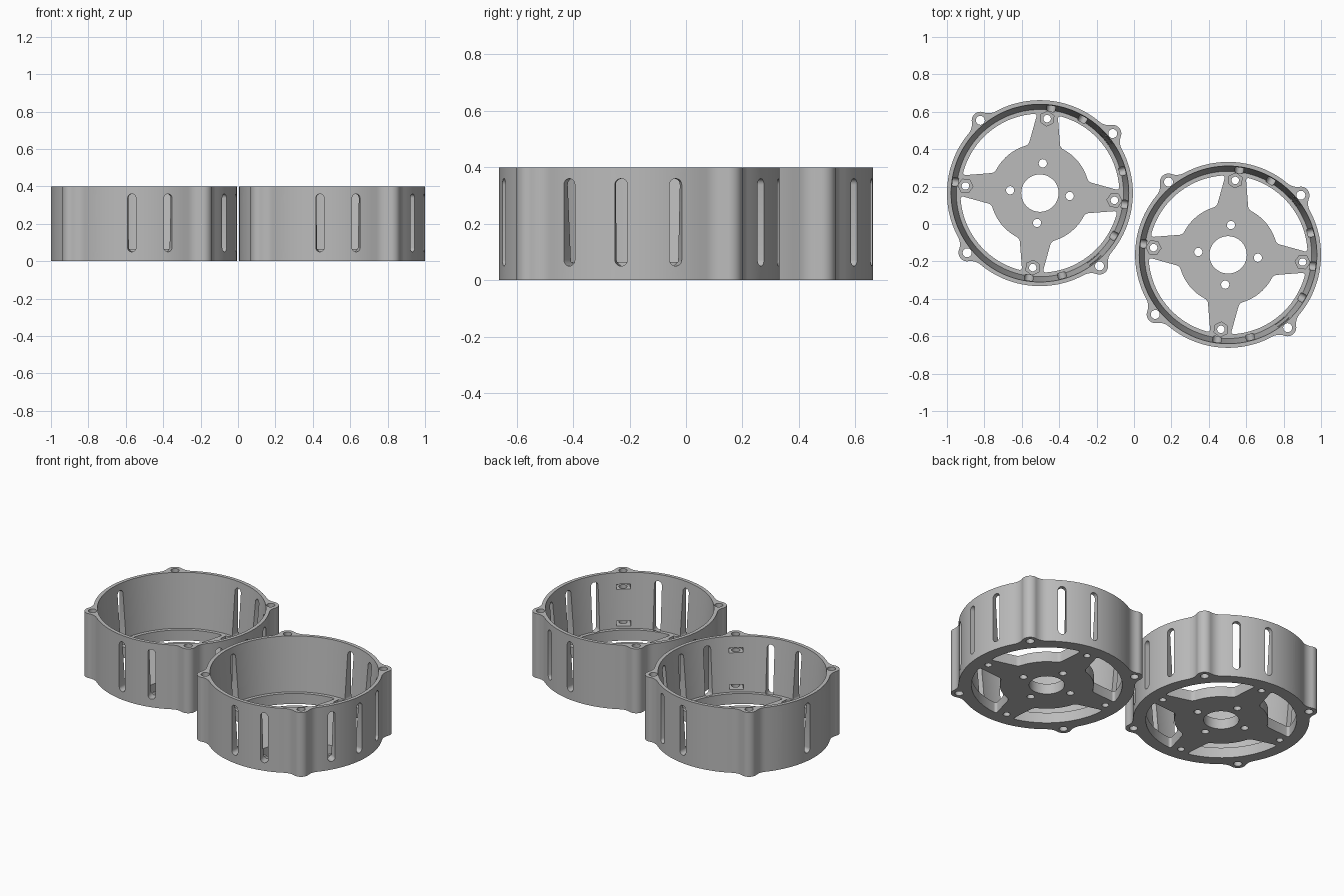
import bpy, bmesh, math
from math import sin, cos, radians, acos, asin, atan2, pi

if "Cube" in bpy.data.objects:
    bpy.data.objects.remove(bpy.data.objects["Cube"])

R, H, FLOOR = 0.497, 0.40, 0.065      # ring radius, height, floor thickness
LUG_A, ARM_A, SLOT_A = 39.3, -5.5, -7.5  # angular phase of the repeated features
LUG_R = 0.503

grey = bpy.data.materials.new("light grey")
grey.diffuse_color = (0.5, 0.5, 0.5, 1)
grey.use_nodes = True
grey.node_tree.nodes["Principled BSDF"].inputs["Base Color"].default_value = grey.diffuse_color


def polar(r, a):
    return (r * cos(a), r * sin(a))


def prism(bm, pts, z0, z1, round_r=0):
    """Extrude a 2D outline, optionally rounding its sharp corners."""
    start = len(bm.verts)
    tmp = bmesh.new()
    f = tmp.faces.new([tmp.verts.new((x, y, z0)) for x, y in pts])
    ext = bmesh.ops.extrude_face_region(tmp, geom=[f])
    for v in ext["geom"]:
        if isinstance(v, bmesh.types.BMVert):
            v.co.z = z1
    bmesh.ops.recalc_face_normals(tmp, faces=tmp.faces[:])
    if round_r:
        edges = [e for e in tmp.edges
                 if abs(e.verts[0].co.z - e.verts[1].co.z) > 1e-4
                 and e.calc_face_angle(0) > radians(35)]
        bmesh.ops.bevel(tmp, geom=edges, offset=round_r, segments=5,
                        profile=0.5, affect='EDGES')
    me = bpy.data.meshes.new("tmp")
    tmp.to_mesh(me)
    tmp.free()
    bm.from_mesh(me)
    bpy.data.meshes.remove(me)
    bm.verts.ensure_lookup_table()
    return bm.verts[start:]


def circle(cx, cy, r, n=24, phase=0):
    return [(cx + r * cos(phase + 2 * pi * i / n),
             cy + r * sin(phase + 2 * pi * i / n)) for i in range(n)]


def to_object(name, bm):
    me = bpy.data.meshes.new(name)
    bm.to_mesh(me)
    bm.free()
    ob = bpy.data.objects.new(name, me)
    bpy.context.collection.objects.link(ob)
    return ob


def cut(target, bm):
    cutter = to_object("cutter", bm)
    cutter.hide_render = True
    m = target.modifiers.new("cut", 'BOOLEAN')
    m.operation, m.solver, m.object = 'DIFFERENCE', 'EXACT', cutter
    bpy.context.view_layer.objects.active = target
    bpy.ops.object.modifier_apply(modifier=m.name)
    bpy.data.objects.remove(cutter)


def quarters(phase):
    return [radians(phase + 90 * k) for k in range(4)]


# Outer outline: ring with four round lugs blended in by concave fillets
def outline():
    rho, f = 0.046, 0.08
    alpha = acos((LUG_R**2 + (R + f)**2 - (rho + f)**2) / (2 * LUG_R * (R + f)))
    fx, fy = polar(R + f, alpha)
    t = atan2(fy, fx - LUG_R)                    # lug / fillet tangent angle
    half = [(LUG_R + rho * cos(t * i / 8), rho * sin(t * i / 8)) for i in range(9)]
    a0, a1 = t + pi, alpha + pi
    half += [(fx + f * cos(a0 + (a1 - a0) * i / 6),
              fy + f * sin(a0 + (a1 - a0) * i / 6)) for i in range(1, 7)]
    lug = [(x, -y) for x, y in reversed(half[1:])] + half
    n = 24
    lug += [polar(R, alpha + (pi / 2 - 2 * alpha) * i / n) for i in range(1, n)]
    return [(x * cos(a) - y * sin(a), x * sin(a) + y * cos(a))
            for a in quarters(LUG_A) for x, y in lug]


bm = bmesh.new()
prism(bm, outline(), 0, H)
cup = to_object("slotted_cup_left", bm)

# Tapered cavity above the floor
bm = bmesh.new()
z0, z1 = FLOOR, H + 0.1
r0, r1 = 0.447, 0.475
r_top = r0 + (r1 - r0) * (z1 - z0) / (H - z0)
vs = prism(bm, circle(0, 0, 1, 128), z0, z1)
for v in vs:
    s = r_top if v.co.z > H else r0
    v.co.x *= s
    v.co.y *= s
cut(cup, bm)

# Floor windows between the arms, centre bore and screw holes
bm = bmesh.new()
prism(bm, circle(0, 0, 0.10, 48), -0.1, 0.2)
for a in quarters(ARM_A):
    i0, o0 = asin(0.085 / 0.265), asin(0.055 / 0.425)
    pts = [polar(0.425, a + o0 + (pi / 2 - 2 * o0) * i / 24) for i in range(25)]
    pts += [polar(0.265, a + pi / 2 - i0 - (pi / 2 - 2 * i0) * i / 14) for i in range(15)]
    prism(bm, pts, -0.1, 0.2, 0.018)
    prism(bm, circle(*polar(0.16, a), 0.022), -0.1, 0.2)
    prism(bm, circle(*polar(0.40, a), 0.02), -0.1, 0.2)
for a in quarters(LUG_A):
    prism(bm, circle(*polar(LUG_R, a), 0.024), -0.1, H + 0.1)
cut(cup, bm)

# Wall slots, hexagon nut pockets in the arms and nut slots behind the lugs
bm = bmesh.new()
for a in quarters(ARM_A):
    prism(bm, circle(*polar(0.40, a), 0.04, 6, a), 0.035, 0.1)
for base in quarters(SLOT_A):
    for off in (-22.5, 0, 22.5):
        a = base + radians(off)
        w, lo, hi = 0.0225, 0.05, 0.36
        pts = [(w * cos(pi * i / 10), hi - w + w * sin(pi * i / 10)) for i in range(11)]
        pts += [(-w * cos(pi * i / 10), lo + w - w * sin(pi * i / 10)) for i in range(11)]
        for v in prism(bm, pts, 0.44, 0.56):
            s, z, r = v.co
            v.co = (r * cos(a) - s * sin(a), r * sin(a) + s * cos(a), z)
for a in quarters(LUG_A):
    for zc in (0.095, 0.315):
        for v in prism(bm, [(0.43, -0.04), (0.515, -0.04), (0.535, -0.02),
                            (0.535, 0.02), (0.515, 0.04), (0.43, 0.04)],
                       zc - 0.015, zc + 0.015):
            x, y, z = v.co
            v.co = (x * cos(a) - y * sin(a), x * sin(a) + y * cos(a), z)
bmesh.ops.recalc_face_normals(bm, faces=bm.faces[:])
cut(cup, bm)

# Finish and place the pair
cup.data.materials.clear()
cup.data.materials.append(grey)
for p in cup.data.polygons:
    p.material_index = 0
bpy.ops.object.select_all(action='DESELECT')
cup.select_set(True)
bpy.context.view_layer.objects.active = cup
bpy.ops.object.shade_smooth_by_angle(angle=radians(30))
cup.location = (-0.503, 0.165, 0)
twin = cup.copy()
twin.name = "slotted_cup_right"
twin.location = (0.503, -0.165, 0)
bpy.context.collection.objects.link(twin)
